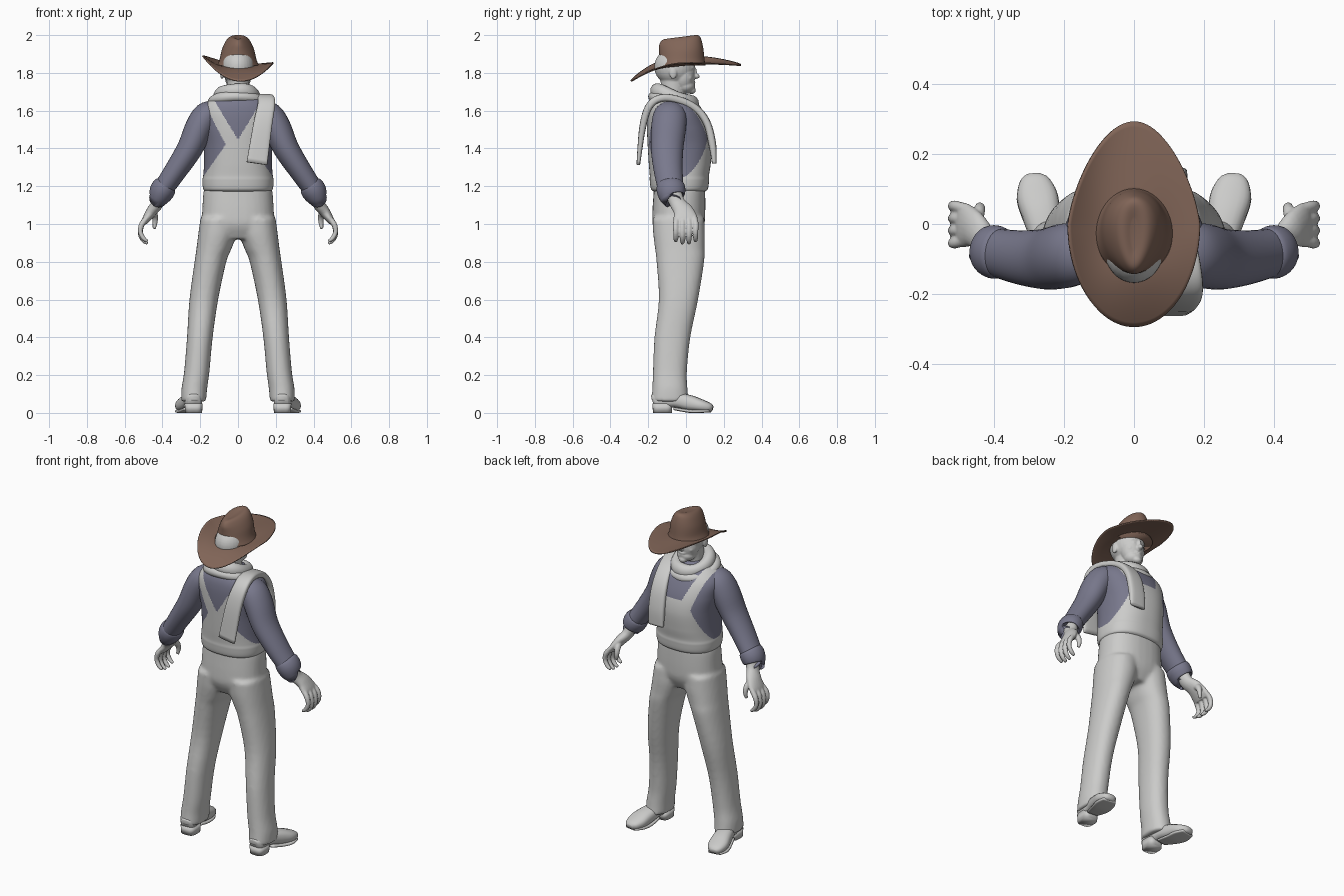
import bpy, bmesh, math
from mathutils import Vector, Matrix


def material(name, col):
    m = bpy.data.materials.new(name)
    m.diffuse_color = (*col, 1)
    return m


GREY = material("pale grey", (0.6, 0.6, 0.59))
SHIRT = material("dusty violet", (0.19, 0.19, 0.265))
BROWN = material("hat brown", (0.22, 0.13, 0.096))


def smooth(pts, k):
    """Catmull-Rom interpolation of section tuples."""
    out = []
    for i in range(len(pts) - 1):
        p = [Vector(pts[max(0, min(len(pts) - 1, i + d))]) for d in (-1, 0, 1, 2)]
        for j in range(k):
            t = j / k
            out.append(0.5 * (2 * p[1] + (p[2] - p[0]) * t
                              + (2 * p[0] - 5 * p[1] + 4 * p[2] - p[3]) * t * t
                              + (3 * p[1] - p[0] - 3 * p[2] + p[3]) * t ** 3))
    return out + [Vector(pts[-1])]


def ring(c, u, v, n, e):
    pts = []
    for i in range(n):
        a = 2 * math.pi * i / n
        ca, sa = math.cos(a), math.sin(a)
        pts.append(c + u * math.copysign(abs(ca) ** e, ca) + v * math.copysign(abs(sa) ** e, sa))
    return pts


def skin(bm, rings, loop=False, caps=True):
    vs = [[bm.verts.new(p) for p in r] for r in rings]
    n = len(vs[0])
    pairs = list(zip(vs, vs[1:])) + ([(vs[-1], vs[0])] if loop else [])
    for a, b in pairs:
        for i in range(n):
            j = (i + 1) % n
            bm.faces.new((a[i], a[j], b[j], b[i]))
    if caps and not loop:
        bm.faces.new(vs[0])
        bm.faces.new(vs[-1])


def stack(bm, secs, k=4, n=32, e=1.0):
    """Horizontal sections (x, y, z, rx, ry)."""
    skin(bm, [ring(Vector(s[:3]), Vector((s[3], 0, 0)), Vector((0, s[4], 0)), n, e)
              for s in smooth(secs, k)])


def tube(bm, secs, side=(0, 1, 0), k=4, n=20, e=1.0):
    """Swept sections (x, y, z, radius across, radius along side)."""
    s = smooth(secs, k)
    rings = []
    for i, p in enumerate(s):
        t = (Vector(s[min(i + 1, len(s) - 1)][:3]) - Vector(s[max(i - 1, 0)][:3])).normalized()
        v = Vector(side)
        v = (v - t * v.dot(t)).normalized()
        rings.append(ring(Vector(p[:3]), t.cross(v) * p[3], v * p[4], n, e))
    skin(bm, rings)


def ball(bm, c, r):
    bmesh.ops.create_uvsphere(bm, u_segments=32, v_segments=20, radius=1,
                              matrix=Matrix.Translation(c) @ Matrix.Diagonal((*r, 1)))


def finish(name, bm, mats, mirror=False, voxel=0, relax=0, rule=None, thick=0):
    bmesh.ops.recalc_face_normals(bm, faces=bm.faces[:])
    me = bpy.data.meshes.new(name)
    for f in bm.faces:
        f.smooth = True
        if rule:
            f.material_index = rule(f.calc_center_median())
    bm.to_mesh(me)
    bm.free()
    ob = bpy.data.objects.new(name, me)
    bpy.context.collection.objects.link(ob)
    for m in mats:
        me.materials.append(m)
    if mirror:
        ob.modifiers.new("mirror", 'MIRROR').use_mirror_merge = False
    if voxel:
        r = ob.modifiers.new("fuse", 'REMESH')
        r.mode, r.voxel_size, r.use_smooth_shade = 'VOXEL', voxel, True
    if relax:
        s = ob.modifiers.new("relax", 'SMOOTH')
        s.factor, s.iterations = 0.5, relax
    if thick:
        s = ob.modifiers.new("thickness", 'SOLIDIFY')
        s.thickness, s.offset = thick, 0
    return ob


# Trousers: hips and two legs fused together
bm = bmesh.new()
stack(bm, [(0, -.035, 1.2, .175, .135), (0, -.035, 1.16, .184, .137), (0, -.038, 1.06, .19, .14),
           (0, -.04, .99, .195, .135), (0, -.04, .92, .17, .1)], e=.85)
for s in (-1, 1):
    stack(bm, [(s * .1, -.04, 1.03, .099, .137), (s * .108, -.037, .95, .102, .137),
               (s * .127, -.033, .87, .093, .131), (s * .146, -.03, .8, .084, .126),
               (s * .181, -.04, .6, .076, .104), (s * .202, -.072, .4, .068, .095),
               (s * .218, -.085, .22, .067, .09), (s * .231, -.085, .13, .068, .093),
               (s * .235, -.085, .06, .066, .1)], e=.9)
finish("trousers", bm, [GREY], voxel=.011, relax=4)

# Boots with separate heel blocks
bm = bmesh.new()
tube(bm, [(.233, -.175, .06, .035, .03), (.235, -.15, .065, .045, .045), (.245, -.06, .068, .04, .045),
          (.262, .02, .052, .042, .054), (.276, .08, .038, .034, .058), (.284, .125, .028, .024, .042),
          (.286, .142, .024, .012, .02)], side=(1, 0, 0), e=.8)
finish("boots", bm, [GREY], mirror=True)
bm = bmesh.new()
stack(bm, [(.235, -.125, 0, .045, .05), (.235, -.125, .05, .048, .053)], k=1, e=.6)
tube(bm, [(.25, -.06, .022, .008, .036), (.264, .02, .009, .009, .053), (.277, .08, .009, .009, .058),
          (.285, .128, .011, .008, .04)], side=(1, 0, 0), e=.5)
finish("boot_soles", bm, [GREY], mirror=True)


# Torso with bib overalls over the shirt
def bib(c):
    x, z = abs(c.x), c.z
    if z < 1.25:
        return 0
    if c.y < -.06:
        inner = (z - 1.445) * .6
        outer = .065 + ((1.42 - z) * .7 if z < 1.42 else (z - 1.42) * .52)
    else:
        inner = .055 + (z - 1.5) * .4 if z > 1.5 else 0
        outer = .108 + ((1.45 - z) * .38 if z < 1.45 else (z - 1.45) * .3)
    return 0 if inner <= x <= outer else 1


bm = bmesh.new()
stack(bm, [(0, -.035, 1.17, .165, .13), (0, -.035, 1.185, .184, .15), (0, -.035, 1.23, .188, .157),
           (0, -.035, 1.26, .184, .157), (0, -.033, 1.32, .18, .164), (0, -.033, 1.42, .182, .17),
           (0, -.043, 1.51, .195, .164), (0, -.06, 1.59, .2, .145), (0, -.075, 1.645, .165, .118),
           (0, -.08, 1.685, .1, .085)], k=20, n=240, e=.85)
finish("torso", bm, [GREY, SHIRT], rule=bib)

# Sleeves and rolled cuffs
bm = bmesh.new()
tube(bm, [(.12, -.08, 1.6, .055, .07), (.165, -.085, 1.575, .072, .088), (.205, -.092, 1.51, .075, .092),
          (.255, -.1, 1.4, .068, .086), (.325, -.095, 1.29, .06, .077), (.4, -.08, 1.18, .053, .068)], n=32)
finish("sleeves", bm, [SHIRT], mirror=True)
bm = bmesh.new()
tube(bm, [(.377, -.083, 1.213, .05, .062), (.384, -.082, 1.203, .062, .073), (.4, -.079, 1.178, .066, .076),
          (.414, -.075, 1.15, .06, .07), (.42, -.072, 1.138, .05, .06), (.417, -.07, 1.145, .03, .035)], n=32)
finish("cuffs", bm, [SHIRT], mirror=True)

# Hands: wrist, palm, curled fingers and thumb
bm = bmesh.new()
tube(bm, [(.405, -.07, 1.17, .036, .046), (.425, -.045, 1.11, .032, .042), (.455, -.015, 1.07, .029, .053),
          (.483, -.003, 1.03, .022, .064), (.497, 0, 1.005, .014, .058)])
for i in range(4):
    y = -.054 + .035 * i
    d = .012 if i in (1, 2) else 0
    tube(bm, [(.48, y * .85, 1.035, .015, .015), (.508, y, 1.0, .015, .016), (.517, y, .96 - d, .013, .014),
              (.501, y, .925 - d, .012, .013), (.478, y, .908 - d, .008, .009)], n=12)
tube(bm, [(.45, 0, 1.075, .018, .022), (.441, .036, 1.045, .017, .018), (.439, .048, 1.01, .014, .014),
          (.444, .045, .975, .009, .009)], n=12)
finish("hands", bm, [GREY], mirror=True, voxel=.005, relax=2)

# Head with neck and facial features
bm = bmesh.new()
stack(bm, [(0, -.08, 1.6, .07, .07), (0, -.07, 1.68, .06, .064), (0, -.065, 1.78, .06, .07)])
for c, r in (((0, -.06, 1.832), (.088, .108, .1)), ((0, -.015, 1.785), (.07, .062, .09)),
             ((0, -.005, 1.73), (.056, .052, .04)), ((0, .028, 1.708), (.026, .024, .02)),
             ((0, .052, 1.782), (.016, .021, .014)), ((0, .045, 1.8), (.01, .014, .03)),
             ((0, .03, 1.828), (.05, .019, .011)), ((0, .037, 1.752), (.026, .014, .006)),
             ((0, .036, 1.739), (.023, .013, .007))):
    ball(bm, c, r)
for s in (-1, 1):
    ball(bm, (s * .085, -.068, 1.8), (.01, .02, .033))
    ball(bm, (s * .027, .03, 1.808), (.013, .012, .009))
    ball(bm, (s * .042, .008, 1.775), (.02, .025, .02))
finish("head", bm, [GREY], voxel=.005, relax=2)

# Neck scarf: two wrapped folds, lower at the throat
bm = bmesh.new()
for cx, zc, rx, ry, rad, hgt in ((-.005, 1.67, .09, .094, .035, .042), (-.008, 1.64, .12, .106, .035, .03)):
    rings = []
    for i in range(64):
        a = 2 * math.pi * i / 64
        out = Vector((math.cos(a), math.sin(a), 0))
        w = 1 + .08 * math.sin(3 * a + zc * 40)
        c = Vector((cx + rx * out.x, -.062 + ry * out.y, zc - .034 * out.y))
        rings.append(ring(c, out * rad * w, Vector((0, 0, hgt * w)), 16, 1))
    skin(bm, rings, loop=True)
finish("scarf_wrap", bm, [GREY])

# Scarf tails hanging front and back over one shoulder
bm = bmesh.new()
tube(bm, [(.1, .15, 1.32, .012, .05), (.1, .14, 1.42, .02, .052), (.102, .113, 1.53, .02, .05),
          (.11, .06, 1.605, .02, .046), (.125, -.02, 1.65, .02, .045), (.145, -.12, 1.668, .02, .045),
          (.15, -.19, 1.63, .02, .046), (.13, -.228, 1.52, .018, .05), (.1, -.252, 1.32, .01, .055)],
     side=(1, 0, 0), k=6, n=24, e=.6)
finish("scarf_tails", bm, [GREY])

# Hat brim: curled up at the sides, dipping at the back
bm = bmesh.new()
rings = []
for j in range(13):
    s = j / 12
    row = []
    for i in range(96):
        a = 2 * math.pi * i / 96
        sx, cy = math.sin(a), math.cos(a)
        x = sx * (.09 + .098 * s) * (1 - .22 * s * max(cy, 0))
        y = -.02 * (1 - s) + cy * (.11 + .182 * s)
        edge = 1.872 * sx * sx + cy * cy * (1.842 if cy > 0 else 1.757)
        base = 1.84 + .012 * cy
        row.append(Vector((x, y, base + (edge - base) * s ** 1.5 - .1 * x * s)))
    rings.append(row)
skin(bm, rings, caps=False)
finish("hat_brim", bm, [BROWN], thick=.006)

# Hat crown: pinched towards the back, top rising to the front
bm = bmesh.new()
stack(bm, [(0, -.022, 1.838, .112, .126), (0, -.022, 1.87, .098, .12), (0, -.025, 1.92, .086, .117),
           (0, -.03, 1.96, .068, .112), (0, -.03, 1.983, .049, .1), (0, -.03, 1.99, .03, .08),
           (0, -.03, 1.985, .01, .045)], n=64)
for v in bm.verts:
    f = max(0, min(1, (v.co.z - 1.87) / .1))
    v.co.x *= 1 + f * 1.8 * (v.co.y + .02)
    v.co.z += f * .13 * (v.co.y + .03)
finish("hat_crown", bm, [BROWN])
